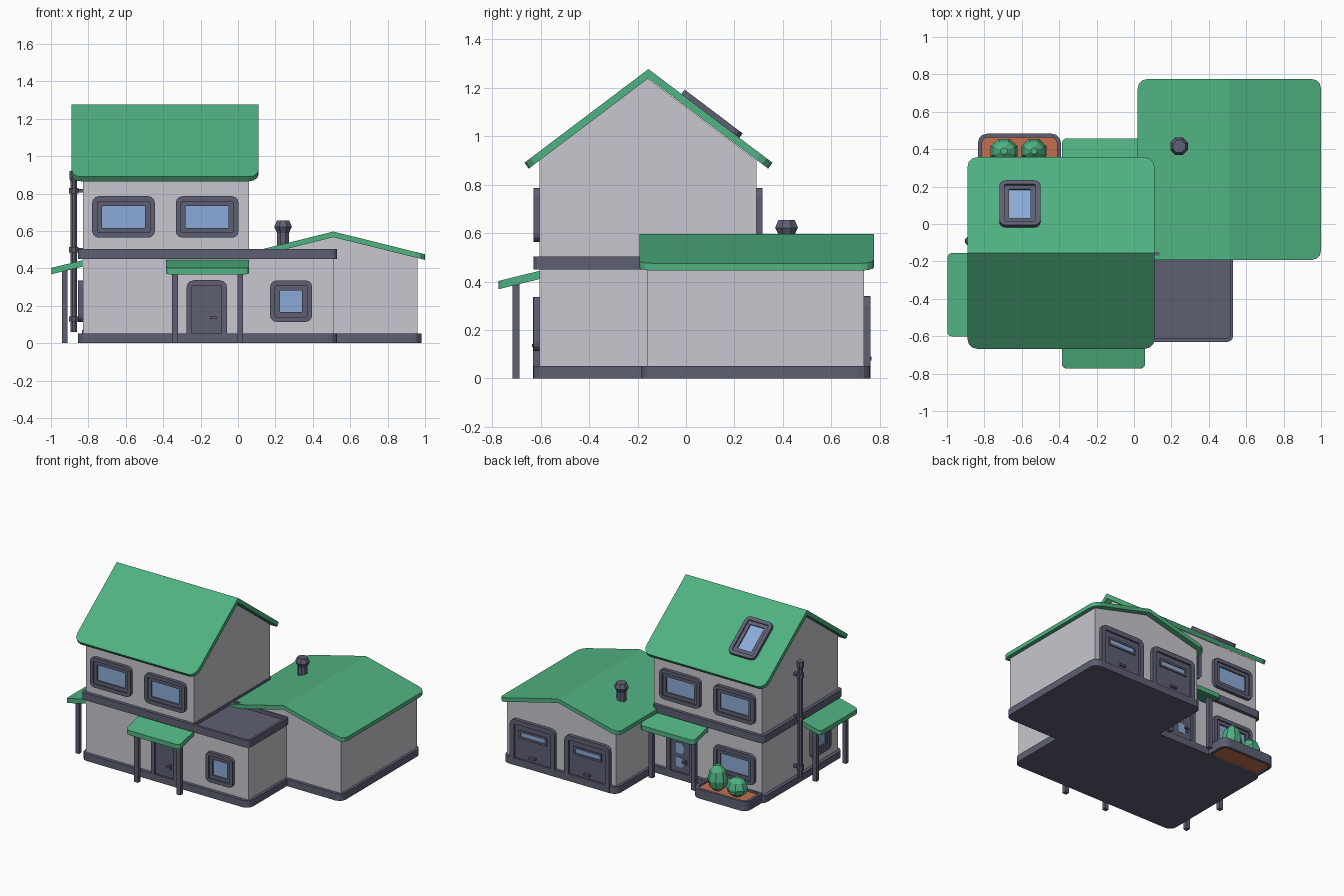
import bpy, bmesh, math
from mathutils import Matrix, Vector

if "Cube" in bpy.data.objects:
    bpy.data.objects.remove(bpy.data.objects["Cube"])


def material(name, rgb):
    m = bpy.data.materials.new(name)
    m.diffuse_color = (*rgb, 1)
    m.use_nodes = True
    m.node_tree.nodes["Principled BSDF"].inputs["Base Color"].default_value = m.diffuse_color
    return m


GREEN = material("roof green", (0.08, 0.445, 0.223))
WALL = material("wall grey", (0.57, 0.57, 0.62))
TRIM = material("dark trim", (0.11, 0.115, 0.172))
GLASS = material("window blue", (0.26, 0.41, 0.69))
SOIL = material("soil", (0.55, 0.16, 0.075))
I = Matrix.Identity(4)


def finish(name, bm, mat, M=I):
    bmesh.ops.remove_doubles(bm, verts=bm.verts, dist=1e-5)
    bmesh.ops.recalc_face_normals(bm, faces=bm.faces)
    me = bpy.data.meshes.new(name)
    bm.to_mesh(me)
    bm.free()
    me.materials.append(mat)
    ob = bpy.data.objects.new(name, me)
    ob.matrix_world = M
    bpy.context.collection.objects.link(ob)
    return ob


def rrect(x0, x1, y0, y1, r=0.0, rb=None, seg=3):
    """Counter-clockwise rounded rectangle; rb is the radius of the y0 corners."""
    rb = r if rb is None else rb
    pts = []
    for k, (cx, cy, q) in enumerate([(x0 + rb, y0 + rb, rb), (x1 - rb, y0 + rb, rb),
                                     (x1 - r, y1 - r, r), (x0 + r, y1 - r, r)]):
        for i in range(seg + 1 if q else 1):
            a = math.pi + k * math.pi / 2 + i * math.pi / 2 / seg
            pts.append((cx + q * math.cos(a), cy + q * math.sin(a)))
    return pts


def prism_bm(pts, z0, z1):
    bm = bmesh.new()
    f = bm.faces.new([bm.verts.new((x, y, z0)) for x, y in pts])
    g = bmesh.ops.extrude_face_region(bm, geom=[f])["geom"]
    bmesh.ops.translate(bm, vec=(0, 0, z1 - z0), verts=[v for v in g if isinstance(v, bmesh.types.BMVert)])
    return bm


def prism(name, pts, z0, z1, mat, M=I):
    return finish(name, prism_bm(pts, z0, z1), mat, M)


def box(name, x0, x1, y0, y1, z0, z1, mat, M=I):
    return prism(name, rrect(x0, x1, y0, y1), z0, z1, mat, M)


def ring(name, outer, inner, z0, z1, mat, M=I):
    """Frame between two loops with equal point counts."""
    bm = bmesh.new()
    n = len(outer)
    loops = [[bm.verts.new((x, y, z)) for x, y in p]
             for p, z in ((outer, z0), (outer, z1), (inner, z1), (inner, z0))]
    for a in range(4):
        A, B = loops[a], loops[(a + 1) % 4]
        for i in range(n):
            j = (i + 1) % n
            bm.faces.new((A[i], A[j], B[j], B[i]))
    return finish(name, bm, mat, M)


def on_wall(x, y, z, turn=0):
    """Local x right, y up, z out of a wall; turn 0 is the front."""
    return (Matrix.Translation((x, y, z)) @ Matrix.Rotation(math.radians(turn), 4, "Z")
            @ Matrix.Rotation(math.pi / 2, 4, "X"))


def window(name, M, w, h, d=0.025):
    def r(o, rad):
        return rrect(-w / 2 + o, w / 2 - o, -h / 2 + o, h / 2 - o, rad)
    ring(name + "_frame", r(0, 0.035), r(0.027, 0.008), 0, d, TRIM, M)
    ring(name + "_sash", r(0.027, 0.008), r(0.053, 0.004), 0, d * 0.6, TRIM, M)
    prism(name + "_pane", r(0.05, 0.004), 0, 0.006, GLASS, M)


def door_frame(name, M, w, h, t):
    outer = rrect(-w / 2, w / 2, 0, h, 0.04, 0)
    inner = rrect(-w / 2 + t, w / 2 - t, 0, h - t, 0.008, 0)
    # upside-down U: right foot, over the top, left foot, back inside
    pts = outer[1:] + [outer[0], inner[0]] + inner[:0:-1]
    prism(name + "_frame", pts, 0, 0.026, TRIM, M)
    box(name + "_leaf", -w / 2 + t, w / 2 - t, 0, h - t, 0, 0.012, TRIM, M)


def gable_roof(name, x0, x1, y0, y1, axis, top, slope, thick, tuck):
    """Rounded slab folded along its middle; axis is the slope direction."""
    bm = prism_bm(rrect(x0, x1, y0, y1, 0.05), 0, 1)
    mid = ((x0 + x1) / 2, (y0 + y1) / 2)[axis]
    no = Vector((1 - axis, axis, 0))
    bmesh.ops.bisect_plane(bm, geom=bm.verts[:] + bm.edges[:] + bm.faces[:],
                           plane_co=no * mid, plane_no=no)
    for v in bm.verts:
        low = v.co.z < 0.5
        d = (v.co[axis] - mid) * (tuck if low else 1)
        v.co[axis] = mid + d
        v.co.z = top - (thick if low else 0) - slope * abs(d)
    finish(name, bm, GREEN)


def gable_walls(name, half, z0, eave, apex, l0, l1, M):
    pts = [(-half, z0), (half, z0), (half, eave), (0, apex), (-half, eave)]
    prism(name, pts, l0, l1, WALL, M)


def canopy(name, x, y, turn):
    """Sloping porch roof on two posts; local -y points away from the wall."""
    M = Matrix.Translation((x, y, 0)) @ Matrix.Rotation(math.radians(turn), 4, "Z")
    bm = prism_bm(rrect(-0.223, 0.223, -0.168, 0.005, 0, 0.025), 0.412, 0.446)
    for v in bm.verts:
        v.co.z += 0.26 * v.co.y
        if v.co.y > 0:
            v.co.z -= 0.002
    bm.verts.ensure_lookup_table()
    bmesh.ops.reverse_faces(bm, faces=bm.faces)
    finish(name + "_roof", bm, GREEN, M)
    for s in (-1, 1):
        c = s * 0.175
        box(name + "_post", c - 0.016, c + 0.016, -0.112, -0.082, 0, 0.4, TRIM, M)


def lathe(name, prof, sides, mat, loc, scale=(1, 1, 1)):
    """Closed turned shape from (radius, height) pairs."""
    bm = bmesh.new()
    rows = [[bm.verts.new((r * math.cos((i + .5) * math.tau / sides),
                           r * math.sin((i + .5) * math.tau / sides), z))
             for i in range(sides)] for r, z in prof]
    for A, B in zip(rows, rows[1:]):
        for i in range(sides):
            j = (i + 1) % sides
            bm.faces.new((A[i], A[j], B[j], B[i]))
    bm.faces.new(rows[0][::-1])
    bm.faces.new(rows[-1])
    finish(name, bm, mat, Matrix.Translation(loc) @ Matrix.Diagonal((*scale, 1)))


F, B, L, MID = -0.605, 0.29, -0.83, -0.1575   # front, back, left walls and ridge line

# Main house walls, plinth, belt course and roof
box("ground_floor", L, 0.51, F, B, 0.01, 0.46, WALL)
prism("house_plinth", rrect(-0.855, 0.53, -0.63, 0.315, 0.05), 0, 0.052, TRIM)
along_x = Matrix(((0, 0, 1, 0), (1, 0, 0, MID), (0, 1, 0, 0), (0, 0, 0, 1)))
gable_walls("upper_floor", 0.4475, 0.44, 0.90, 1.238, L, 0.06, along_x)
prism("belt_course", rrect(-0.855, 0.062, -0.63, 0.315, 0.03), 0.45, 0.504, TRIM)
gable_roof("house_roof", -0.89, 0.11, -0.667, 0.357, 1, 1.277, 0.755, 0.038, 0.965)

# Flat roof with a raised rim
ring("flat_roof_rim", rrect(0.0, 0.53, -0.63, -0.15, 0.03),
     rrect(0.018, 0.512, -0.612, -0.168, 0.015), 0.45, 0.504, TRIM)
box("flat_roof_deck", 0.01, 0.515, -0.615, -0.155, 0.452, 0.478, TRIM)

# Garage
gable_walls("garage_walls", 0.45, 0.01, 0.457, 0.567, -0.735, 0.16, on_wall(0.51, 0, 0, 180) @
            Matrix.Translation((0, 0, 0)) @ Matrix.Diagonal((1, 1, -1, 1)))
bpy.data.objects["garage_walls"].matrix_world = on_wall(0.51, 0, 0)
prism("garage_plinth", rrect(0.04, 0.98, -0.183, 0.76, 0.05), 0, 0.052, TRIM)
gable_roof("garage_roof", 0.02, 1.0, -0.192, 0.775, 0, 0.597, 0.248, 0.03, 1)
for x in (0.285, 0.735):
    M = on_wall(x, 0.735, 0, 180)
    door_frame("garage_door", M, 0.37, 0.34, 0.035)
    ring("garage_door_window_frame", rrect(-0.115, 0.115, 0.205, 0.265),
         rrect(-0.1, 0.1, 0.22, 0.25), 0.01, 0.02, TRIM, M)
    box("garage_door_pane", -0.1, 0.1, 0.22, 0.25, 0.01, 0.015, GLASS, M)
    box("garage_door_handle", -0.025, 0.025, 0.075, 0.09, 0.01, 0.03, TRIM, M)

# Upper windows, front and back
for x in (-0.612, -0.165):
    window("front_upper_window", on_wall(x, F, 0.675), 0.335, 0.222)
    window("back_upper_window", on_wall(x, B, 0.675, 180), 0.335, 0.222)
# Ground windows: front, back and left side
window("front_lower_window", on_wall(0.284, F, 0.225), 0.225, 0.222)
window("back_lower_window", on_wall(-0.612, B, 0.225, 180), 0.335, 0.222)
window("side_window", on_wall(L, -0.38, 0.225, -90), 0.225, 0.222)

# Skylight lying on the back slope
tilt = math.atan(0.755)
window("skylight", Matrix.Translation((-0.61, 0.1, 1.277 - 0.755 * 0.2575))
       @ Matrix.Rotation(-tilt, 4, "X"), 0.22, 0.3, 0.024)

# Front and back doors with lever handles
for name, y, turn in (("front_door", F, 0), ("back_door", B, 180)):
    M = on_wall(-0.167, y, 0, turn)
    door_frame(name, M, 0.217, 0.337, 0.03)
    box(name + "_handle_plate", 0.037, 0.053, 0.112, 0.152, 0.01, 0.018, TRIM, M)
    box(name + "_lever", 0.018, 0.053, 0.13, 0.142, 0.018, 0.03, TRIM, M)
for z0, z1 in ((0.09, 0.16), (0.19, 0.27)):
    prism("back_door_pane", rrect(-0.035, 0.025, z0, z1, 0.015), 0.01, 0.016, GLASS, M)

# Porch canopies
canopy("front_canopy", -0.163, F, 0)
canopy("back_canopy", -0.163, B, 180)
canopy("side_canopy", L, -0.378, -90)

# Downpipe with hopper and brackets
PX, PY = -0.878, -0.09
lathe("downpipe", [(0.018, 0.06), (0.018, 0.9)], 8, TRIM, (PX, PY, 0))
lathe("pipe_hopper", [(0.018, 0.86), (0.026, 0.885), (0.026, 0.92)], 8, TRIM, (PX, PY, 0))
for z in (0.13, 0.5, 0.815):
    lathe("pipe_collar", [(0.027, z - 0.014), (0.027, z + 0.014)], 8, TRIM, (PX, PY, 0))
    box("pipe_bracket", PX, L, PY - 0.01, PY + 0.01, z - 0.01, z + 0.01, TRIM)

# Chimney flue
lathe("chimney", [(0.034, 0.48), (0.034, 0.59), (0.051, 0.622), (0.036, 0.655)], 8, TRIM, (0.241, 0.415, 0))

# Planter with two shrubs
ring("planter_rim", rrect(-0.835, -0.39, 0.29, 0.483, 0.05, 0.0), rrect(-0.813, -0.412, 0.3, 0.462, 0.03, 0.0),
     0, 0.07, TRIM)
prism("planter_soil", rrect(-0.815, -0.41, 0.295, 0.465, 0.03, 0), 0.01, 0.055, SOIL)
shrub = [(0.3, 0), (0.85, 0.2), (1, 0.45), (0.75, 0.8), (0.25, 1)]
lathe("short_shrub", shrub, 8, GREEN, (-0.695, 0.39, 0.05), (0.078, 0.07, 0.14))
lathe("tall_shrub", shrub, 8, GREEN, (-0.535, 0.39, 0.05), (0.072, 0.07, 0.19))
